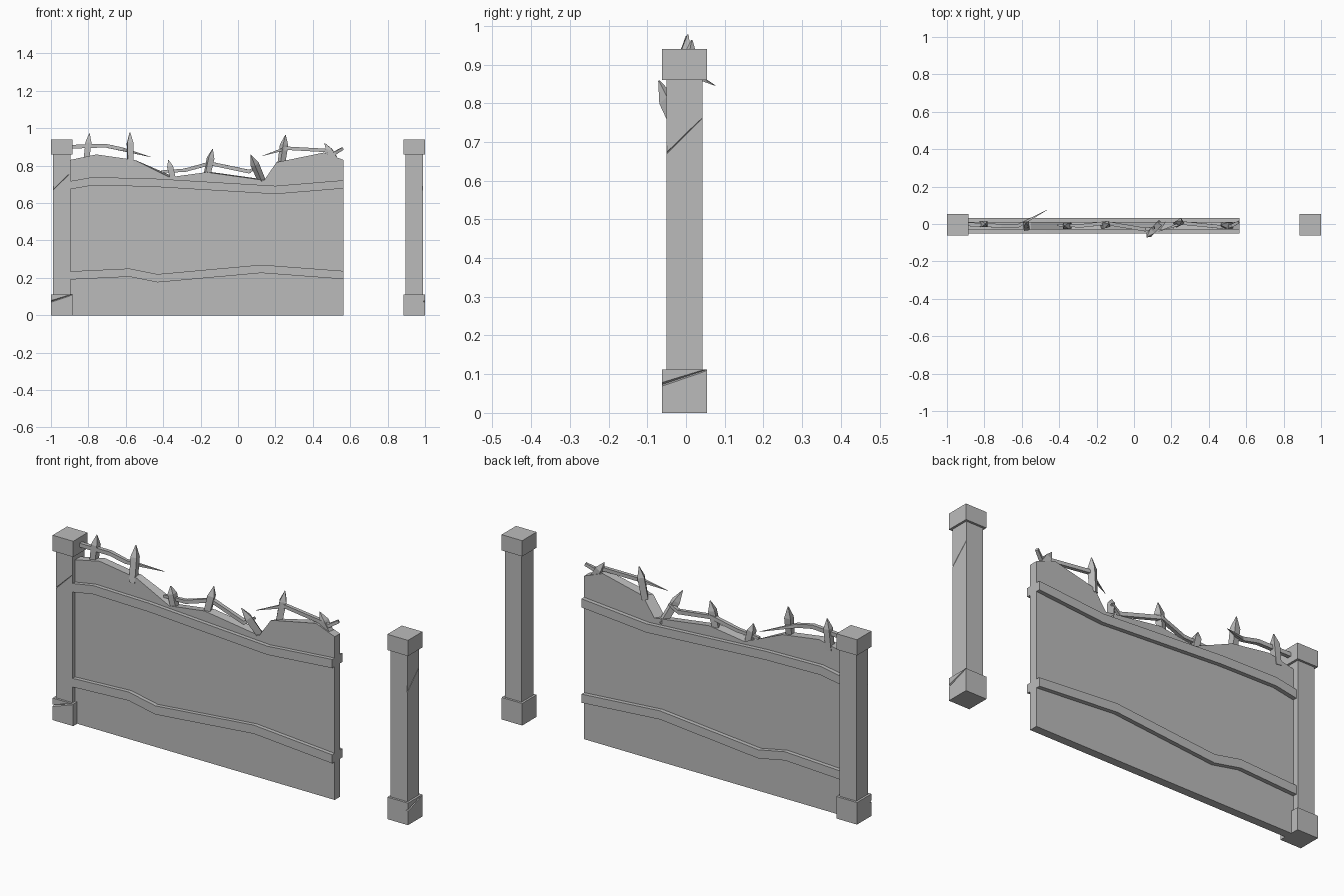
import bpy, bmesh
from math import cos, sin, pi
from mathutils import Vector, Matrix

if "Cube" in bpy.data.objects:
    bpy.data.objects.remove(bpy.data.objects["Cube"])

# One plain grey for everything
grey = bpy.data.materials.new("stone grey")
grey.use_nodes = True
grey.diffuse_color = (0.5, 0.5, 0.5, 1)
grey.node_tree.nodes["Principled BSDF"].inputs["Base Color"].default_value = (0.5, 0.5, 0.5, 1)


def finish(name, bm):
    bmesh.ops.recalc_face_normals(bm, faces=bm.faces)
    mesh = bpy.data.meshes.new(name)
    bm.to_mesh(mesh)
    bm.free()
    mesh.materials.append(grey)
    obj = bpy.data.objects.new(name, mesh)
    bpy.context.collection.objects.link(obj)
    return obj


def box(name, lo, hi):
    bm = bmesh.new()
    bmesh.ops.create_cube(bm, size=1)
    lo, hi = Vector(lo), Vector(hi)
    for v in bm.verts:
        v.co = (lo + hi) / 2 + v.co * (hi - lo)
    return finish(name, bm)


def hull(name, points):
    bm = bmesh.new()
    for p in points:
        bm.verts.new(p)
    bmesh.ops.convex_hull(bm, input=bm.verts)
    return finish(name, bm)


def prism(name, front, back, y0, y1):
    """Solid between two matching outlines in the xz plane."""
    bm = bmesh.new()
    a = [bm.verts.new((x, y0, z)) for x, z in front]
    b = [bm.verts.new((x, y1, z)) for x, z in back]
    bm.faces.new(a)
    bm.faces.new(b[::-1])
    for i in range(len(a)):
        j = (i + 1) % len(a)
        bm.faces.new((a[i], b[i], b[j], a[j]))
    return finish(name, bm)


def stalk(name, points, radii, sides=4):
    """Faceted rod through the points with a radius at each one."""
    bm = bmesh.new()
    pts = [Vector(p) for p in points]
    rings = []
    for i, (p, r) in enumerate(zip(pts, radii)):
        axis = pts[min(i + 1, len(pts) - 1)] - pts[max(i - 1, 0)]
        turn = axis.to_track_quat('Z', 'Y')
        rings.append([bm.verts.new(p + turn @ Vector((r * cos(t), r * sin(t), 0)))
                      for t in (pi / 4 + 2 * pi * k / sides for k in range(sides))])
    for a, b in zip(rings, rings[1:]):
        for k in range(sides):
            m = (k + 1) % sides
            bm.faces.new((a[k], a[m], b[m], b[k]))
    bm.faces.new(rings[0])
    bm.faces.new(rings[-1])
    return finish(name, bm)


def carve(obj, cutter):
    mod = obj.modifiers.new("chip", 'BOOLEAN')
    mod.operation = 'DIFFERENCE'
    mod.object = cutter
    mod.solver = 'EXACT'
    cutter.hide_render = True
    cutter.hide_viewport = True
    cutter.display_type = 'WIRE'


def post(side, x, angle):
    s, w = 0.047, 0.058
    shaft = box(side + "_post_shaft", (-s, -s, 0.1), (s, s, 0.87))
    base = box(side + "_post_base", (-w, -w, 0), (w, w, 0.112))
    cap = box(side + "_post_cap", (-w, -w, 0.86), (w, w, 0.94))
    # Chipped shaft corner above a slanting crack
    chip = hull(side + "_shaft_chip", [(-s - .01, -s - .01, .64), (-s + .012, -s - .01, .67),
                                       (-s - .01, -s + .012, .67), (-s - .01, -s - .01, .9),
                                       (-s + .004, -s - .01, .9), (-s - .01, -s + .004, .9)])
    crack = hull(side + "_shaft_crack", [(-s - .01, -s - .01, .655), (-s - .01, -s - .01, .667),
                                         (-s - .01, -s + .006, .66), (s, -s - .002, .765),
                                         (s, -s - .002, .76), (s, -s + .001, .762)])
    # Gash across the base
    gash = hull(side + "_base_gash", [(-w - .01, -w - .01, .062), (-w - .01, -w - .01, .08),
                                      (-w - .01, -w + .012, .07), (w, -w - .002, .115),
                                      (w, -w - .002, .108), (w, -w + .003, .112)])
    carve(shaft, chip)
    carve(shaft, crack)
    carve(base, gash)
    for o in (shaft, base, cap, chip, crack, gash):
        o.matrix_world = Matrix.Translation((x, -0.004, 0)) @ Matrix.Rotation(angle, 4, 'Z')


post("right", -0.942, 0)
post("left", 0.942, pi / 2)

# Broken wall panel
top = [(.565, .83), (.46, .87), (.206, .818), (.14, .722), (-.168, .765),
       (-.366, .738), (-.55, .83), (-.757, .86), (-.9, .83)]
foot = [(-.9, 0), (.565, 0)]
back_top = [(x + (.03 if -.5 < x < .3 else 0), z) for x, z in top]
prism("wall_panel", top + foot, back_top + foot, -0.03, 0.012)

# Bent rails on both faces of the panel
upper = [(-.9, .717), (-.78, .738), (-.47, .732), (.2, .692), (.565, .722)]
lower = [(-.9, .235), (-.58, .25), (-.43, .22), (.125, .27), (.565, .237)]
for level, line in (("upper", upper), ("lower", lower)):
    outline = line + [(x, z - .044) for x, z in reversed(line)]
    for face, y0, y1 in (("front", -.05, -.029), ("back", .011, .033)):
        prism(level + "_rail_" + face, outline, outline, y0, y1)

# Pointed stakes standing on the broken edge
stakes = [((-.812, 0, .82), (-.794, 0, .973)), ((-.575, -.02, .80), (-.578, .005, .978)),
          ((-.345, -.01, .72), (-.372, -.01, .83)), ((-.168, -.01, .74), (-.136, 0, .888)),
          ((.135, 0, .70), (.068, -.07, .858)), ((.23, 0, .80), (.254, .015, .963)),
          ((.54, -.01, .80), (.463, -.005, .92))]
for n, (a, b) in enumerate(stakes):
    a, b = Vector(a), Vector(b)
    stalk("stake_%d" % (n + 1), [a, a.lerp(b, .68), b], [.021, .023, .002])

# Bent thorny rods linking the stakes
stalk("rod_right", [(-.92, 0, .9), (-.71, -.01, .907), (-.62, -.01, .888), (-.465, .075, .846)],
      [.014, .014, .013, .001])
stalk("rod_middle", [(-.41, -.005, .768), (-.285, -.01, .775), (-.15, .005, .812), (.06, -.03, .768),
                     (.11, -.02, .8)], [.009, .013, .014, .014, .008])
stalk("rod_left", [(.13, -.04, .852), (.26, .005, .893), (.46, -.015, .882), (.52, -.01, .868),
                   (.56, .01, .892)], [.001, .013, .013, .013, .01])
